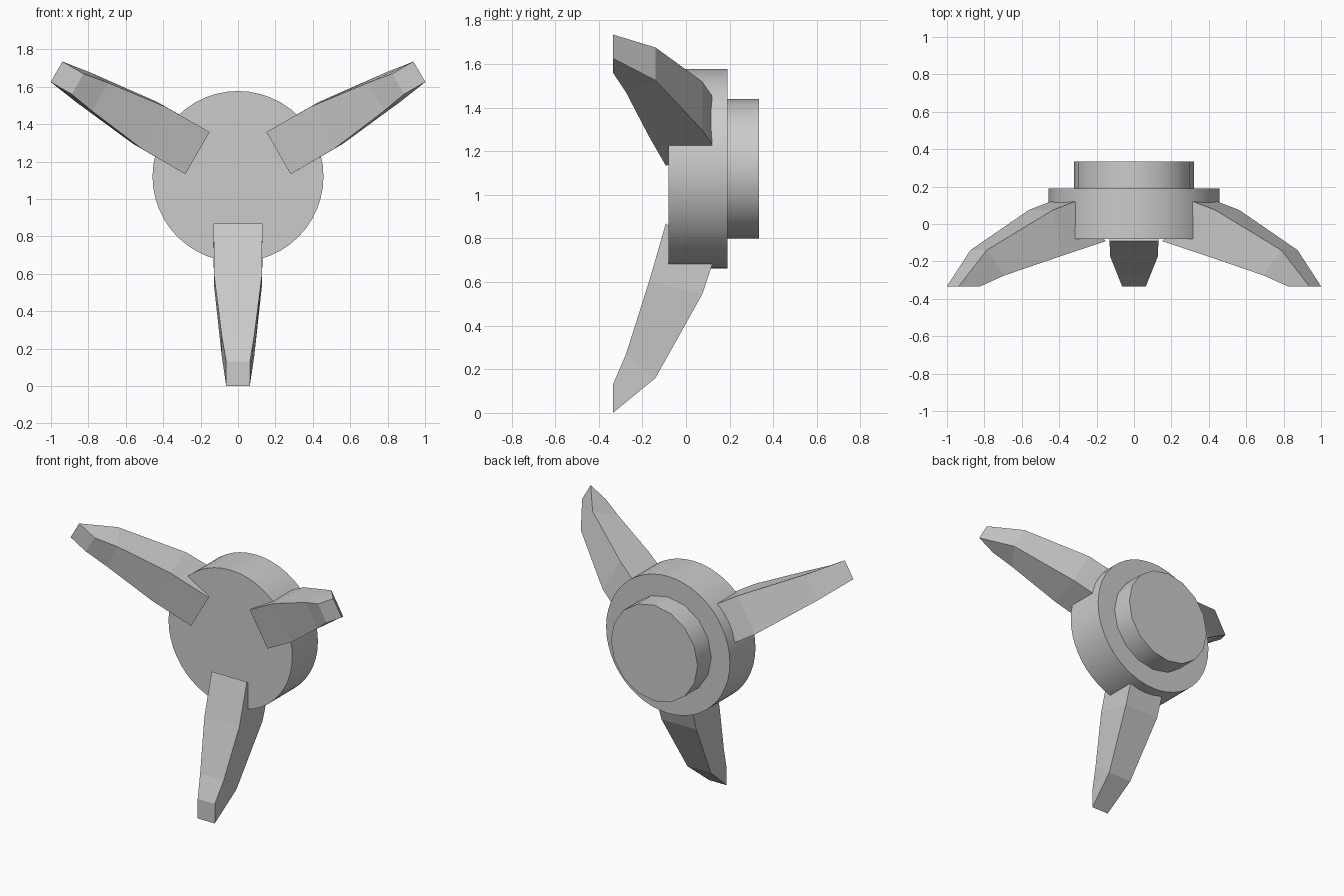
import bpy, bmesh, math
from mathutils import Matrix, Vector

if "Cube" in bpy.data.objects:
    bpy.data.objects.remove(bpy.data.objects["Cube"])

CZ = 1.12  # height of the hub axis


def disc(name, radius, y0, y1, sides):
    """Smooth-sided cylinder lying along y."""
    bpy.ops.mesh.primitive_cylinder_add(
        vertices=sides, radius=radius, depth=y1 - y0,
        location=(0, (y0 + y1) / 2, CZ), rotation=(math.pi / 2, 0, 0))
    ob = bpy.context.object
    ob.name = name
    bpy.ops.object.shade_smooth_by_angle(angle=math.radians(35))


# Hub and smaller rear boss
disc("hub", 0.457, -0.08, 0.19, 48)
disc("rear_boss", 0.32, 0.185, 0.335, 16)

# Leg cross-sections: half width, front (y, z), back (y, z)
SECTIONS = [
    (0.13, (-0.092, 0.87), (0.12, 0.68)),
    (0.129, (-0.17, 0.60), (0.075, 0.545)),
    (0.087, (-0.275, 0.27), (-0.14, 0.16)),
    (0.063, (-0.335, 0.13), (-0.335, 0.0)),
]


def leg(name, angle):
    """Tapered, bent leg, turned about the hub axis."""
    bm = bmesh.new()
    rings = []
    for w, (fy, fz), (by, bz) in SECTIONS:
        pts = [(-w, fy, fz), (w, fy, fz), (w, by, bz), (-w, by, bz)]
        rings.append([bm.verts.new(Vector(p) - Vector((0, 0, CZ))) for p in pts])
    for a, b in zip(rings, rings[1:]):
        for i in range(4):
            j = (i + 1) % 4
            bm.faces.new((a[i], a[j], b[j], b[i]))
    bm.faces.new(rings[0])
    bm.faces.new(rings[-1])
    bmesh.ops.recalc_face_normals(bm, faces=bm.faces)
    bm.transform(Matrix.Rotation(angle, 4, 'Y'))
    me = bpy.data.meshes.new(name)
    bm.to_mesh(me)
    bm.free()
    ob = bpy.data.objects.new(name, me)
    ob.location.z = CZ
    bpy.context.collection.objects.link(ob)


# Three legs spaced evenly around the hub
for i, name in enumerate(("lower_leg", "upper_left_leg", "upper_right_leg")):
    leg(name, i * math.tau / 3)
